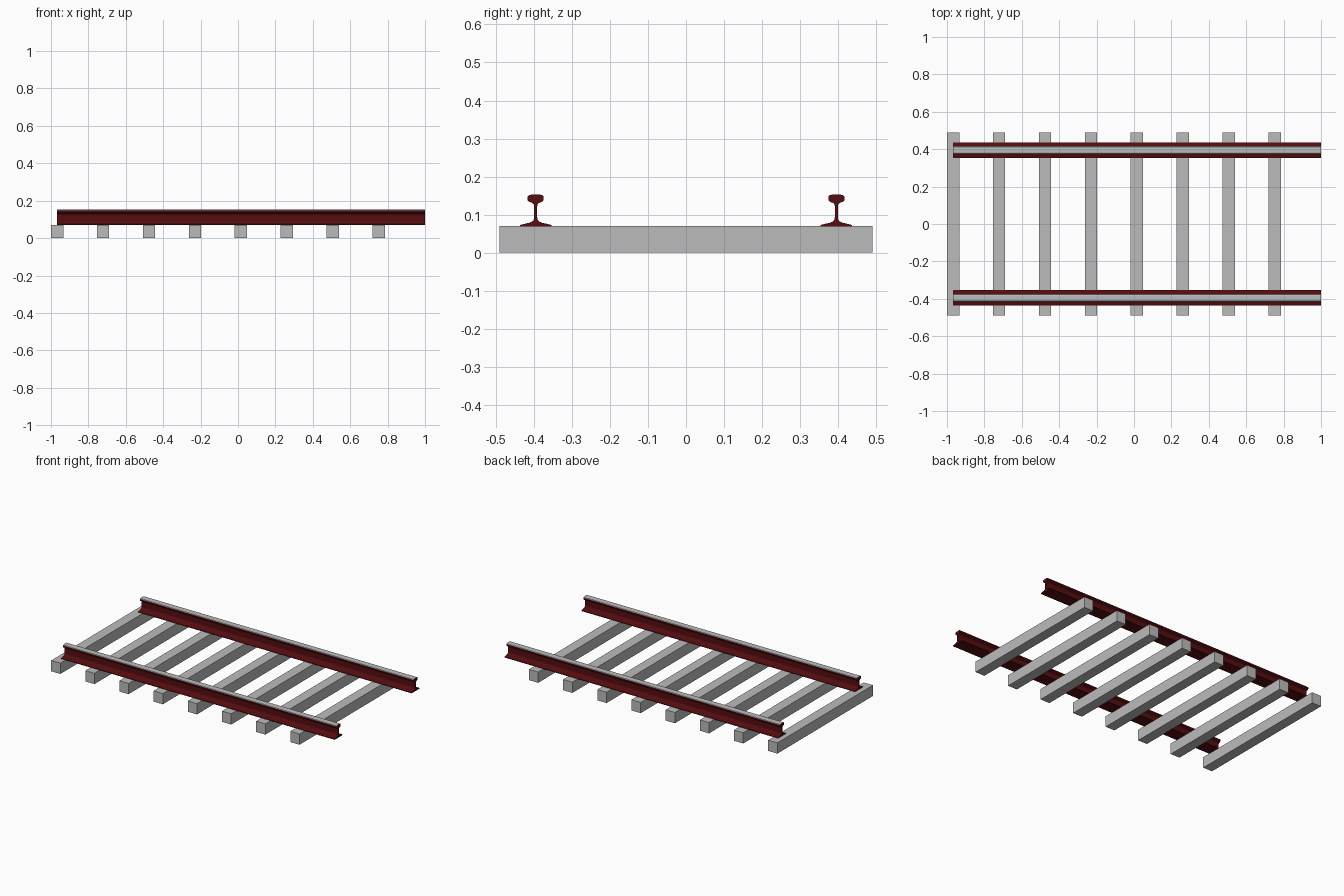
import bpy, bmesh

cube = bpy.data.objects.get("Cube")
if cube:
    bpy.data.objects.remove(cube, do_unlink=True)


def make_material(name, rgb):
    mat = bpy.data.materials.new(name)
    mat.use_nodes = True
    color = (*rgb, 1)
    mat.diffuse_color = color
    bsdf = next(n for n in mat.node_tree.nodes if n.type == "BSDF_PRINCIPLED")
    bsdf.inputs["Base Color"].default_value = color
    return mat


grey = make_material("pale_grey", (0.5, 0.5, 0.5))
rust = make_material("dark_rust_red", (0.09, 0.004, 0.005))


def add_object(name, bm, materials):
    bmesh.ops.recalc_face_normals(bm, faces=bm.faces)
    mesh = bpy.data.meshes.new(name)
    bm.to_mesh(mesh)
    bm.free()
    for mat in materials:
        mesh.materials.append(mat)
    obj = bpy.data.objects.new(name, mesh)
    bpy.context.collection.objects.link(obj)
    return obj


# Sleepers: eight evenly spaced beams
SLEEPERS, FIRST_X, SPACING = 8, -0.967, 0.2456
SLEEPER_SIZE = (0.066, 0.98, 0.07)
for i in range(SLEEPERS):
    bm = bmesh.new()
    bmesh.ops.create_cube(bm, size=1)
    bmesh.ops.scale(bm, vec=SLEEPER_SIZE, verts=bm.verts)
    sleeper = add_object(f"sleeper_{i + 1}", bm, [grey])
    sleeper.location = (FIRST_X + i * SPACING, 0, SLEEPER_SIZE[2] / 2)

# Rail section, one half from foot to crown: (half width, height)
half = [(0.041, 0.069), (0.041, 0.073), (0.016, 0.079), (0.009, 0.082),
        (0.005, 0.087), (0.004, 0.093), (0.004, 0.122), (0.005, 0.127),
        (0.009, 0.131), (0.017, 0.134), (0.021, 0.138), (0.021, 0.147),
        (0.018, 0.151), (0.010, 0.153)]
section = half + [(-y, z) for y, z in reversed(half)]


def add_rail(name, y_centre, x_start=FIRST_X, x_end=1.0):
    bm = bmesh.new()
    ends = [[bm.verts.new((x, y_centre + y, z)) for y, z in section]
            for x in (x_start, x_end)]
    for ring in ends:
        bm.faces.new(ring)
    count = len(section)
    for a in range(count):
        b = (a + 1) % count
        bm.faces.new((ends[0][a], ends[0][b], ends[1][b], ends[1][a]))
    bmesh.ops.recalc_face_normals(bm, faces=bm.faces)
    # Worn running surface on the crown
    for face in bm.faces:
        if face.normal.z > 0.3 and face.calc_center_median().z > 0.14:
            face.material_index = 1
    return add_object(name, bm, [rust, grey])


add_rail("front_rail", -0.395)
add_rail("back_rail", 0.395)
